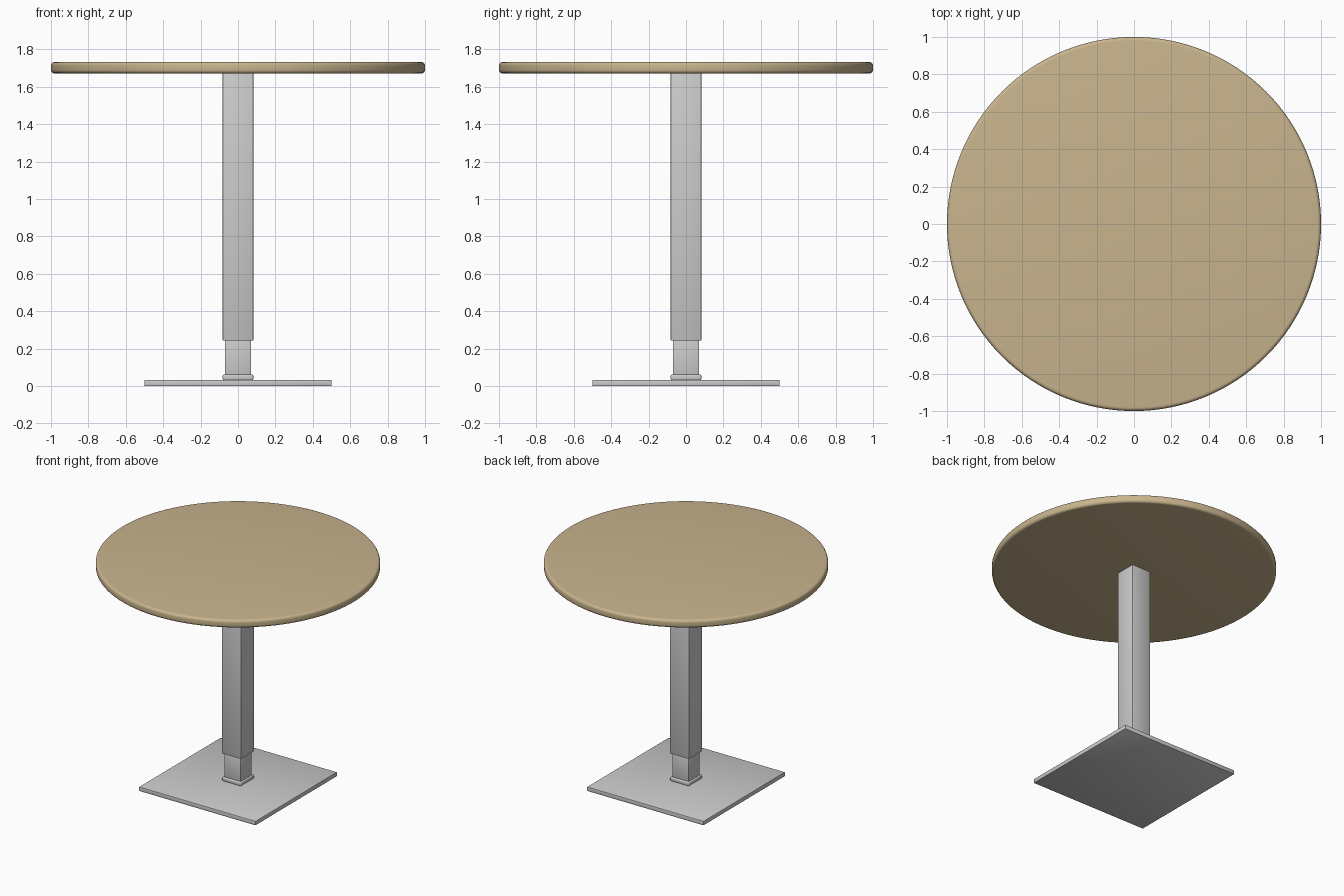
import bpy

if "Cube" in bpy.data.objects:
    bpy.data.objects.remove(bpy.data.objects["Cube"])

def finish(obj, name, bevel, segments):
    obj.name = name
    mod = obj.modifiers.new("edge_round", 'BEVEL')
    mod.width = bevel
    mod.segments = segments
    mod.limit_method = 'ANGLE'
    bpy.ops.object.modifier_apply(modifier=mod.name)
    bpy.ops.object.shade_smooth_by_angle()
    return obj

def block(name, half, z0, z1, bevel, segments=2):
    bpy.ops.mesh.primitive_cube_add(size=1, location=(0, 0, (z0 + z1) / 2))
    obj = bpy.context.object
    obj.scale = (half * 2, half * 2, z1 - z0)
    bpy.ops.object.transform_apply(location=False, rotation=False, scale=True)
    return finish(obj, name, bevel, segments)

# Square foot plate
block("base_plate", 0.5, 0.0, 0.033, 0.004)

# Collar, inner tube and outer sleeve of the telescopic column
block("column_collar", 0.082, 0.031, 0.062, 0.008, 3)
block("inner_column", 0.07, 0.032, 0.26, 0.004)
block("outer_column", 0.082, 0.243, 1.675, 0.004)

# Round tabletop with softened rim
bpy.ops.mesh.primitive_cylinder_add(vertices=128, radius=1.0, depth=0.062,
                                    location=(0, 0, 1.702))
top = finish(bpy.context.object, "tabletop", 0.02, 5)
wood = bpy.data.materials.new("tan_wood")
wood.diffuse_color = (0.58, 0.46, 0.27, 1)
wood.use_nodes = True
wood.node_tree.nodes["Principled BSDF"].inputs["Base Color"].default_value = wood.diffuse_color
top.data.materials.append(wood)
